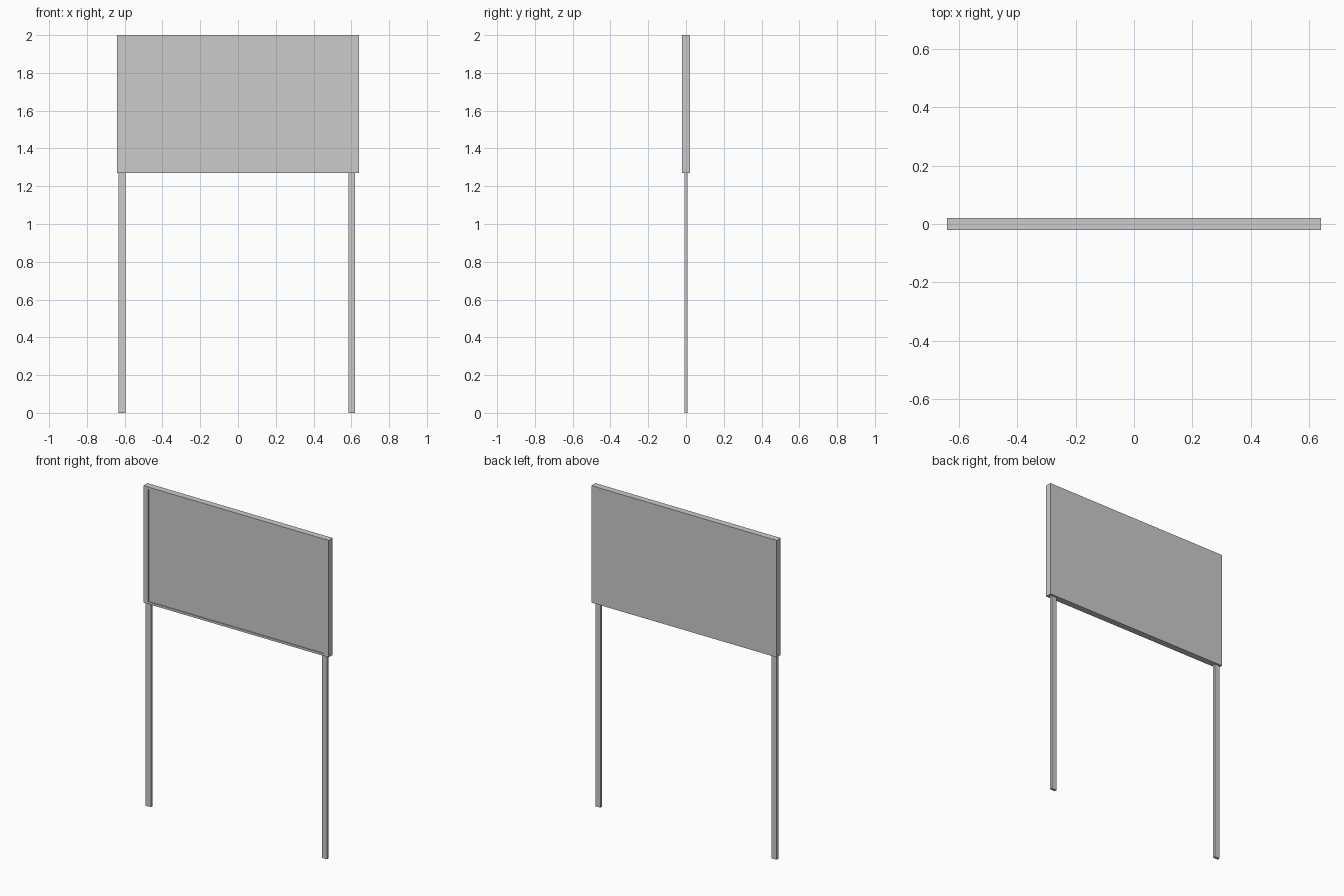
import bpy
import bmesh
from mathutils import Vector

if "Cube" in bpy.data.objects:
    bpy.data.objects.remove(bpy.data.objects["Cube"])


def box_bmesh(x0, x1, y0, y1, z0, z1):
    bm = bmesh.new()
    bmesh.ops.create_cube(bm, size=1)
    for v in bm.verts:
        v.co = Vector(((x0 + x1) / 2 + v.co.x * (x1 - x0),
                       (y0 + y1) / 2 + v.co.y * (y1 - y0),
                       (z0 + z1) / 2 + v.co.z * (z1 - z0)))
    return bm


def finish(name, bm):
    mesh = bpy.data.meshes.new(name)
    bmesh.ops.recalc_face_normals(bm, faces=bm.faces[:])
    bm.to_mesh(mesh)
    bm.free()
    obj = bpy.data.objects.new(name, mesh)
    bpy.context.collection.objects.link(obj)
    return obj


def place_rect(face, x0, x1, z0, z1, y):
    c = face.calc_center_median()
    for v in face.verts:
        v.co = (x1 if v.co.x > c.x else x0, y, z1 if v.co.z > c.z else z0)


# Sign board: slab with a thin rim around a shallow front recess
bm = box_bmesh(-0.64, 0.64, -0.02, 0.02, 1.27, 2.0)
bm.normal_update()
front = min(bm.faces, key=lambda f: f.calc_center_median().y)
for y in (-0.02, -0.014):
    bmesh.ops.inset_individual(bm, faces=[front], thickness=0.005)
    place_rect(front, -0.606, 0.603, 1.284, 1.986, y)
finish("sign_board", bm)

# Two flat posts that carry the board
for name, x in (("left_post", -0.614), ("right_post", 0.602)):
    finish(name, box_bmesh(x - 0.0175, x + 0.0175, -0.008, 0.008, 0, 1.28))
